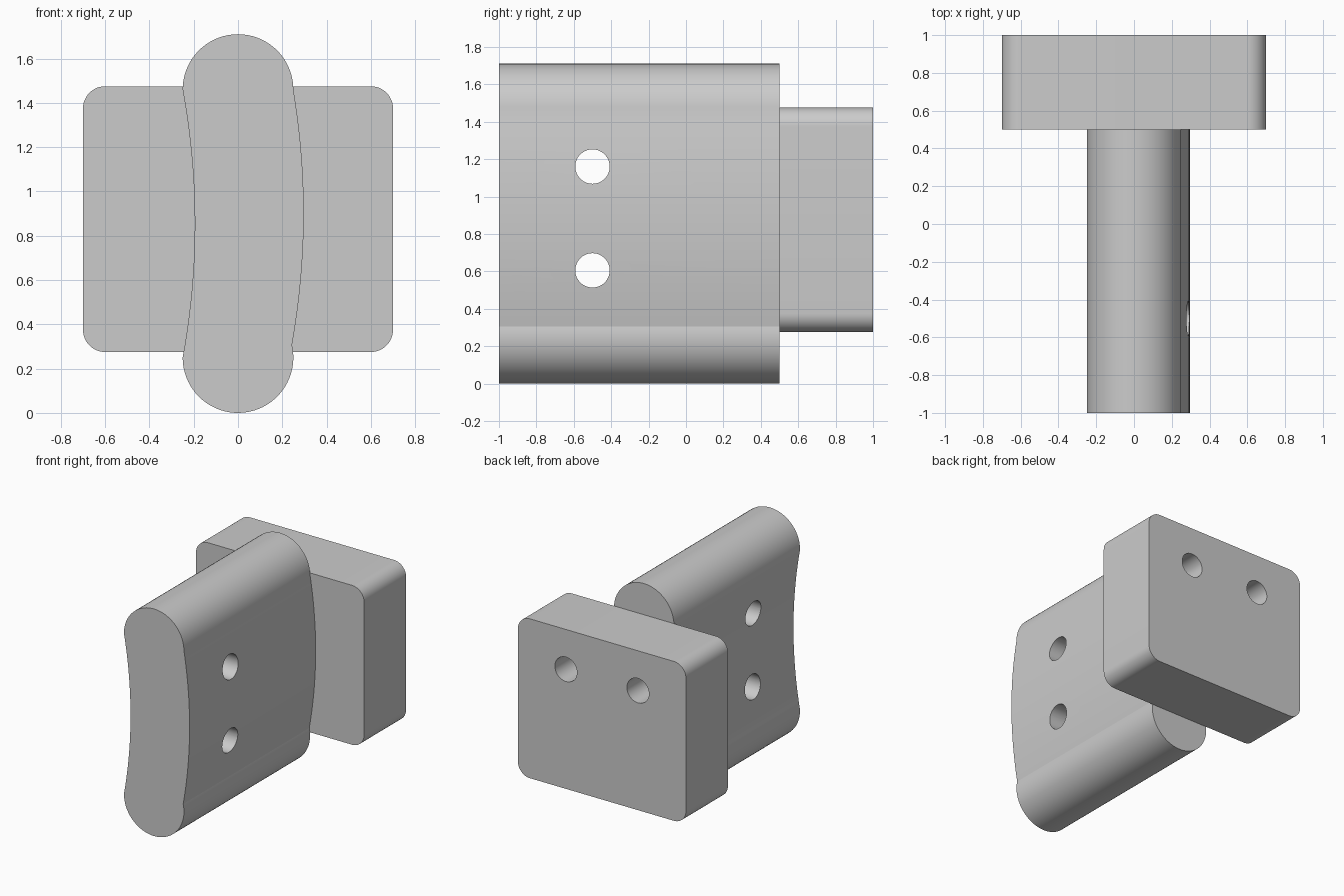
import bpy, bmesh
from math import sin, cos, pi, radians

cube = bpy.data.objects.get("Cube")
if cube:
    bpy.data.objects.remove(cube, do_unlink=True)

grey = bpy.data.materials.new("plain grey")
grey.use_nodes = True
grey.diffuse_color = (0.6, 0.6, 0.6, 1)
grey.node_tree.nodes["Principled BSDF"].inputs["Base Color"].default_value = (0.6, 0.6, 0.6, 1)


def arc(cx, cz, r, start, end, steps):
    """Points on a circular arc, angles in degrees."""
    angles = [radians(start + (end - start) * i / steps) for i in range(steps + 1)]
    return [(cx + r * cos(a), cz + r * sin(a)) for a in angles]


def bow(start, end, bulge, steps=20):
    """Inner points of a gentle curve from start to end, pushed along x."""
    points = []
    for i in range(1, steps):
        t = i / steps
        x = start[0] + (end[0] - start[0]) * t + bulge * 4 * t * (1 - t)
        points.append((x, start[1] + (end[1] - start[1]) * t))
    return points


def extrude_profile(name, profile, y0, y1):
    """Solid made by running an x-z profile from y0 to y1."""
    bm = bmesh.new()
    face = bm.faces.new([bm.verts.new((x, y0, z)) for x, z in profile])
    moved = bmesh.ops.extrude_face_region(bm, geom=[face])["geom"]
    verts = [v for v in moved if isinstance(v, bmesh.types.BMVert)]
    bmesh.ops.translate(bm, vec=(0, y1 - y0, 0), verts=verts)
    bmesh.ops.recalc_face_normals(bm, faces=bm.faces)
    mesh = bpy.data.meshes.new(name)
    bm.to_mesh(mesh)
    bm.free()
    mesh.materials.append(grey)
    obj = bpy.data.objects.new(name, mesh)
    bpy.context.collection.objects.link(obj)
    return obj


def select_only(obj):
    bpy.ops.object.select_all(action='DESELECT')
    obj.select_set(True)
    bpy.context.view_layer.objects.active = obj


def drill(obj, location, rotation, depth):
    """Cut a round hole centred on location."""
    bpy.ops.mesh.primitive_cylinder_add(vertices=48, radius=0.092, depth=depth,
                                        location=location, rotation=rotation)
    cutter = bpy.context.object
    cutter.hide_render = True
    cutter.data.materials.append(grey)
    cut = obj.modifiers.new("hole", 'BOOLEAN')
    cut.operation = 'DIFFERENCE'
    cut.solver = 'EXACT'
    cut.object = cutter
    select_only(obj)
    bpy.ops.object.modifier_apply(modifier=cut.name)
    bpy.data.objects.remove(cutter, do_unlink=True)


# Bowed grip with rounded ends
top_cap = arc(0, 1.46, 0.25, 0, 180, 36)
bottom_cap = arc(0, 0.25, 0.25, 180, 373, 38)
grip_profile = (top_cap + bow(top_cap[-1], bottom_cap[0], 0.055)
                + bottom_cap + bow(bottom_cap[-1], top_cap[0], 0.05))
grip = extrude_profile("grip", grip_profile, -1, 0.5)
for z in (0.605, 1.16):
    drill(grip, (0, -0.5, z), (0, pi / 2, 0), 1)

# Mounting block with rounded corners
corners = ((0.6, 1.375, 0), (-0.6, 1.375, 90), (-0.6, 0.375, 180), (0.6, 0.375, 270))
block_profile = [p for x, z, a in corners for p in arc(x, z, 0.1, a, a + 90, 12)]
block = extrude_profile("mounting_block", block_profile, 0.5, 1)

# Blind holes in the back of the block
for x in (-0.3, 0.3):
    drill(block, (x, 1, 1.175), (pi / 2, 0, 0), 0.6)

for obj in (grip, block):
    select_only(obj)
    bpy.ops.object.shade_smooth_by_angle(angle=radians(20))
